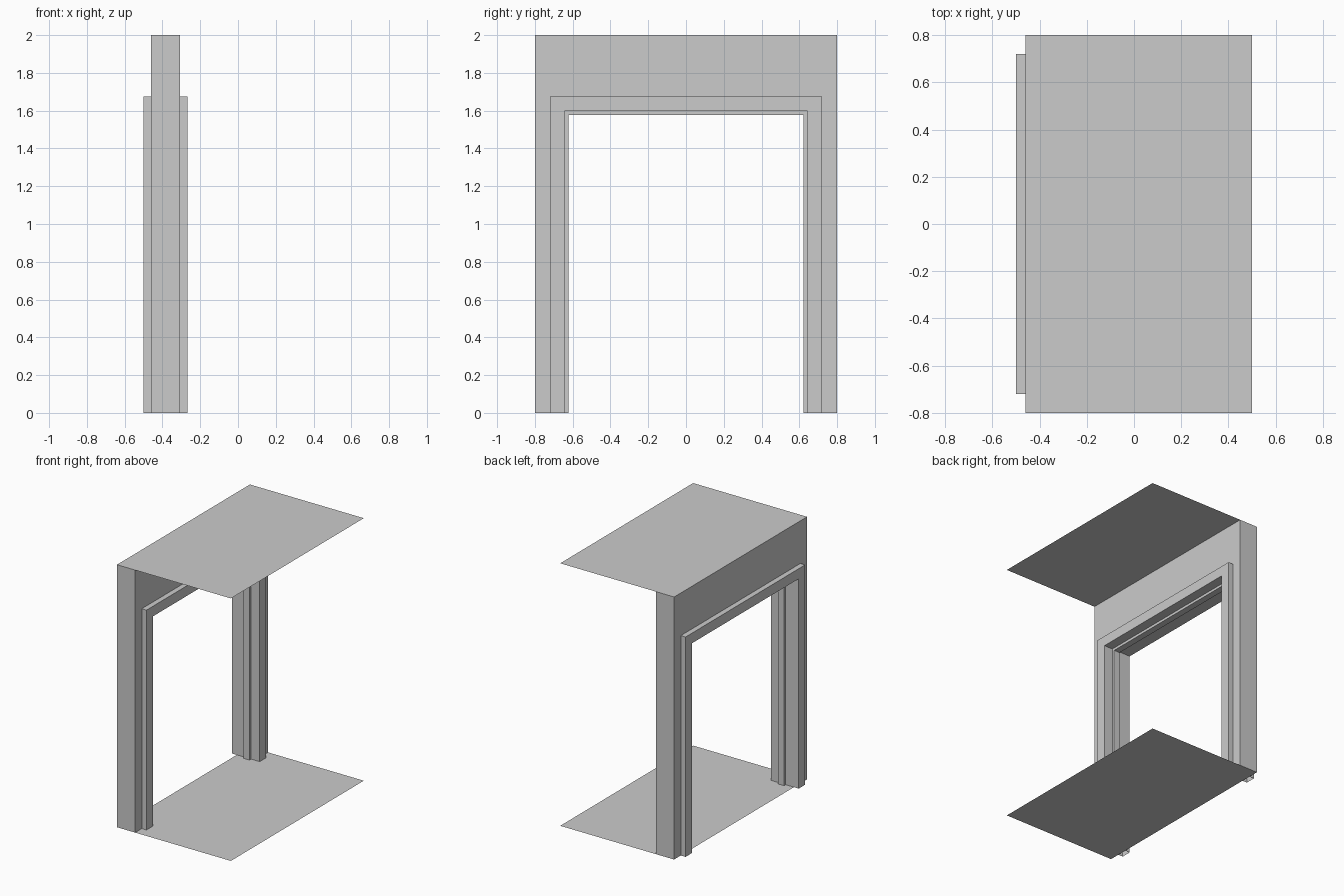
import bpy
import bmesh

if "Cube" in bpy.data.objects:
    bpy.data.objects.remove(bpy.data.objects["Cube"])


def make_object(name, bm):
    mesh = bpy.data.meshes.new(name)
    bm.to_mesh(mesh)
    bm.free()
    obj = bpy.data.objects.new(name, mesh)
    bpy.context.collection.objects.link(obj)


def portal(name, section):
    """Sweep an open section of (x, half width, height) around the doorway."""
    bm = bmesh.new()
    rows = [[bm.verts.new(p) for p in
             ((x, -w, 0), (x, -w, h), (x, w, h), (x, w, 0))]
            for x, w, h in section]
    for a, b in zip(rows, rows[1:]):
        for i in range(3):
            bm.faces.new((a[i], a[i + 1], b[i + 1], b[i]))
    make_object(name, bm)


def sheet(name, x0, x1, z):
    bm = bmesh.new()
    bm.faces.new([bm.verts.new(p) for p in
                  ((x0, -.8, z), (x1, -.8, z), (x1, .8, z), (x0, .8, z))])
    make_object(name, bm)


BACK, FRONT = -.46, -.307     # wall faces
OUTER = .72                   # outer half width of the door casing
RISE = .955                   # casing height minus its half width

# wall with a doorway
portal("wall", [(BACK, OUTER, OUTER + RISE), (BACK, .8, 2),
                (FRONT, .8, 2), (FRONT, OUTER, OUTER + RISE)])

# door casing on both wall faces, jamb lining and raised door stop
casing = [(BACK, OUTER), (-.5, OUTER), (-.5, .643), (-.39, .643), (-.39, .623),
          (-.34, .623), (-.34, .643), (-.267, .643), (-.267, OUTER), (FRONT, OUTER)]
portal("door_frame", [(x, w, w + RISE) for x, w in casing])

# thin floor and ceiling
sheet("floor", BACK, .5, 0)
sheet("ceiling", FRONT, .5, 2)
